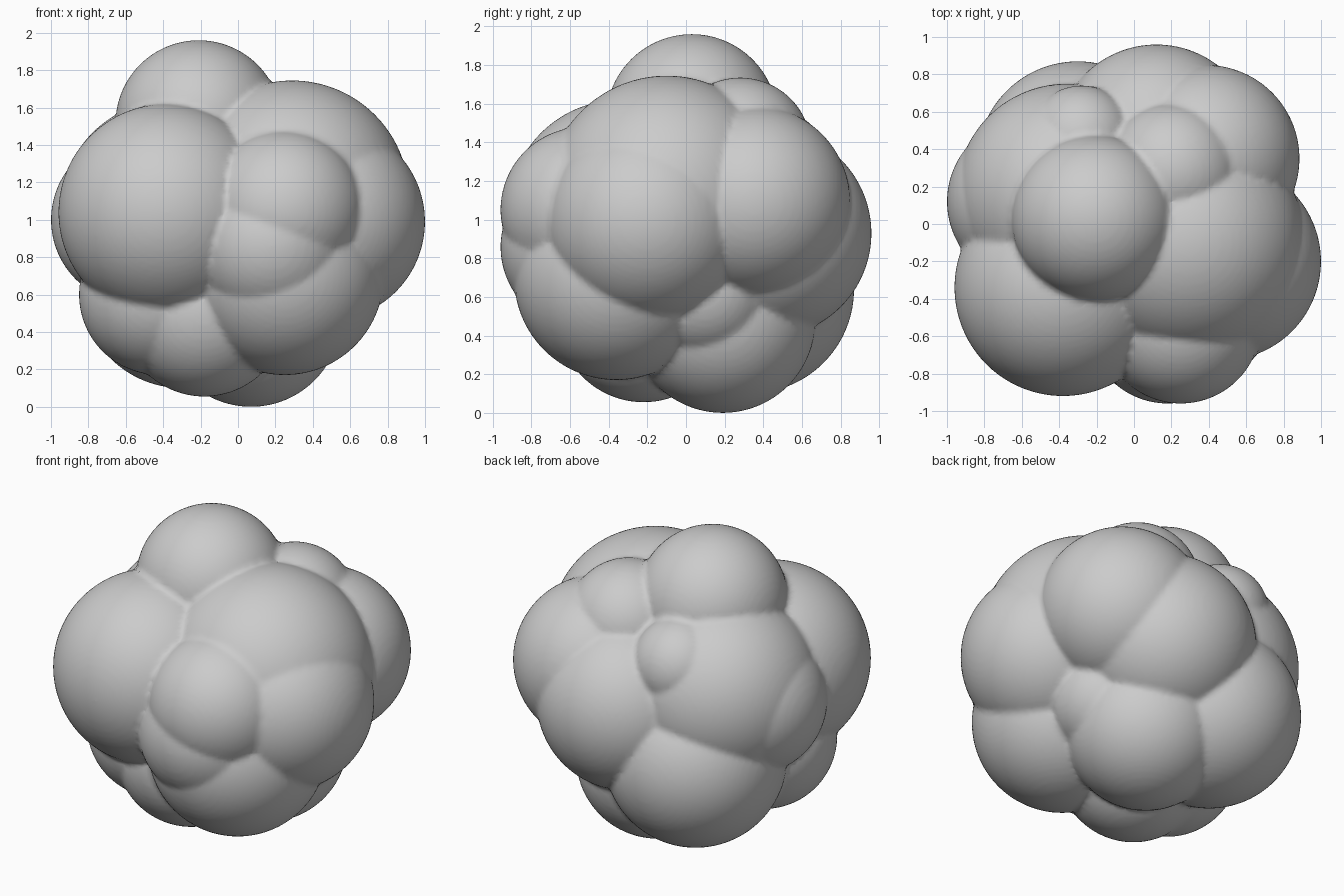
import bpy, bmesh
from mathutils import Matrix

# Lobes of the clump: x, y, z, radius
LOBES = [
    (-0.38, -0.34, 1.04, 0.58),   # front left
    (0.25, -0.53, 1.05, 0.43),    # front
    (0.18, -0.53, 0.86, 0.43),    # front, lower
    (0.29, -0.10, 1.12, 0.625),   # upper right
    (0.47, -0.20, 0.99, 0.53),    # right
    (0.385, 0.35, 1.09, 0.50),    # back right
    (-0.21, 0.03, 1.515, 0.445),  # crown
    (-0.36, 0.16, 1.05, 0.59),    # left
    (-0.55, 0.12, 1.00, 0.45),    # left, outer
    (-0.28, 0.45, 1.28, 0.29),    # small bump behind crown
    (0.21, 0.28, 1.365, 0.37),    # bump right of crown
    (0.12, 0.42, 0.93, 0.54),     # back
    (-0.30, 0.33, 0.64, 0.54),    # back left, low
    (0.07, 0.19, 0.48, 0.48),     # underside
    (0.25, -0.36, 0.70, 0.53),    # front right, low
    (-0.18, -0.22, 0.50, 0.445),  # underside, front
    (-0.42, -0.20, 0.60, 0.43),   # front left, low
    (0.30, 0.10, 0.62, 0.35),     # small filler on right
]

# Gather all lobes in one mesh
bm = bmesh.new()
for x, y, z, r in LOBES:
    bmesh.ops.create_icosphere(bm, subdivisions=5, radius=r,
                               matrix=Matrix.Translation((x, y, z)))
mesh = bpy.data.meshes.new("lumpy_cluster")
bm.to_mesh(mesh)
bm.free()
cluster = bpy.data.objects.new("lumpy_cluster", mesh)
bpy.context.collection.objects.link(cluster)

# Fuse the lobes into a single smooth skin
fuse = cluster.modifiers.new("fuse", 'REMESH')
fuse.mode = 'VOXEL'
fuse.voxel_size = 0.02
fuse.use_smooth_shade = True
